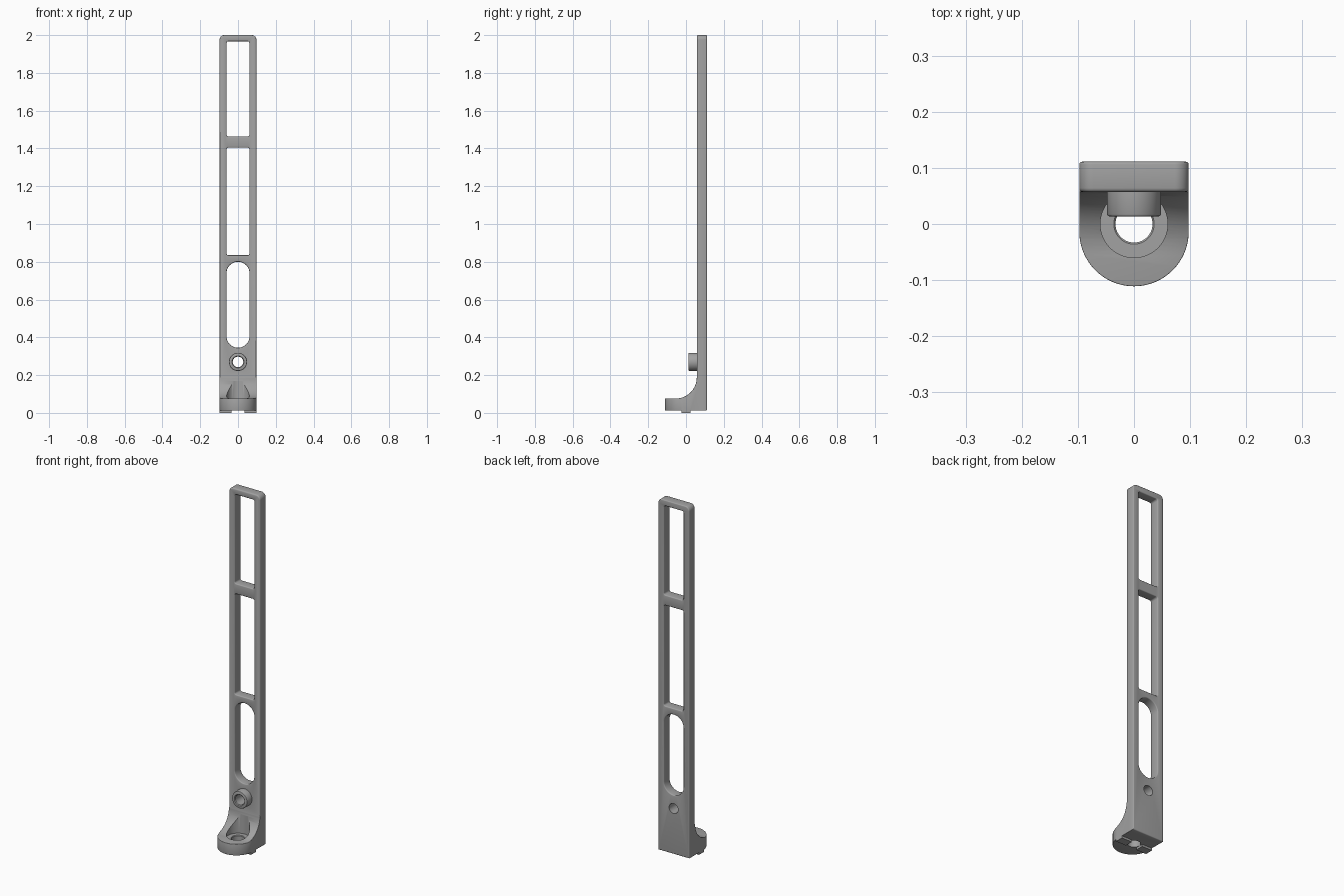
import bpy, bmesh, math

if "Cube" in bpy.data.objects:
    bpy.data.objects.remove(bpy.data.objects["Cube"])

grey = bpy.data.materials.new("plain grey")
grey.diffuse_color = (0.36, 0.36, 0.36, 1)
grey.use_nodes = True
grey.node_tree.nodes["Principled BSDF"].inputs["Base Color"].default_value = grey.diffuse_color


def rounded(hw, z0, z1, r_top, r_bot, inset=0.0, n=10):
    """Rounded rectangle outline, shrunk by inset (grown when negative)."""
    pts = []
    for sx, top, start in ((1, 1, 0), (-1, 1, 90), (-1, 0, 180), (1, 0, 270)):
        r = max((r_top if top else r_bot) - inset, 0.001)
        cx = sx * max(hw - inset - r, 0.0002)
        cz = z1 - inset - r if top else z0 + inset + r
        for i in range(n + 1):
            a = math.radians(start + 90 * i / n)
            pts.append((cx + r * math.cos(a), cz + r * math.sin(a)))
    return pts


def circle(r, ca=0.0, cb=0.0, n=64):
    return [(ca + r * math.cos(2 * math.pi * i / n), cb + r * math.sin(2 * math.pi * i / n))
            for i in range(n)]


def loft(name, axis, levels):
    """Solid through a list of (depth, outline) sections along an axis."""
    place = {"X": lambda a, b, d: (d, a, b), "Y": lambda a, b, d: (a, d, b),
             "Z": lambda a, b, d: (a, b, d)}[axis]
    bm = bmesh.new()
    rings = [[bm.verts.new(place(a, b, d)) for a, b in pts] for d, pts in levels]
    n = len(rings[0])
    for lo, hi in zip(rings, rings[1:]):
        for i in range(n):
            bm.faces.new((lo[i], lo[(i + 1) % n], hi[(i + 1) % n], hi[i]))
    bm.faces.new(rings[0])
    bm.faces.new(rings[-1])
    bmesh.ops.recalc_face_normals(bm, faces=bm.faces)
    me = bpy.data.meshes.new(name)
    bm.to_mesh(me)
    bm.free()
    me.materials.append(grey)
    ob = bpy.data.objects.new(name, me)
    bpy.context.collection.objects.link(ob)
    return ob


def apply(ob, mod):
    bpy.context.view_layer.objects.active = ob
    bpy.ops.object.modifier_apply(modifier=mod.name)


def combine(ob, other, op):
    mod = ob.modifiers.new(op, "BOOLEAN")
    mod.operation, mod.solver, mod.object = op, "EXACT", other
    apply(ob, mod)
    bpy.data.objects.remove(other)


W, YF, YB = 0.0975, 0.057, 0.111   # half width, bar front, bar back
FLOOR = 0.012                      # underside of the foot


def edge_levels(c0, c1, shape, sign=1):
    """Sections front to back with rounded edges c0 (front) and c1 (back)."""
    steps = [math.radians(a) for a in (0, 30, 60, 90)]
    out = [(YF + c0 * (1 - math.cos(a)), c0 * (1 - math.sin(a))) for a in reversed(steps)]
    out = [(YF + c0 * (1 - math.cos(a)), c0 * (1 - math.sin(a))) for a in steps]
    out += [(YB - c1 * (1 - math.cos(a)), c1 * (1 - math.sin(a))) for a in reversed(steps)]
    return [(d, shape(sign * i)) for d, i in out]


# upright bar
bracket = loft("bracket", "Y", edge_levels(
    0.007, 0.005, lambda i: rounded(W, FLOOR, 2.0, 0.025, 0.001, i)))

# foot: side profile with a large fillet, trimmed to a rounded plan
R = 0.112
profile = [(0.09, FLOOR), (-0.15, FLOOR), (-0.15, 0.076)]
profile += [(YF - R + R * math.sin(a), 0.076 + R - R * math.cos(a))
            for a in (math.radians(90 * i / 24) for i in range(25))]
profile += [(0.09, 0.076 + R)]
foot = loft("foot", "X", [(-0.15, profile), (0.15, profile)])
plan = [(W, 0.2), (-W, 0.2)] + [
    (W * math.cos(a), -0.0135 + W * math.sin(a))
    for a in (math.pi + math.pi * i / 48 for i in range(49))]
combine(foot, loft("plan", "Z", [(-0.1, plan), (0.5, plan)]), "INTERSECT")
bev = foot.modifiers.new("soft", "BEVEL")
bev.width, bev.segments, bev.limit_method, bev.angle_limit = 0.007, 3, "ANGLE", math.radians(50)
apply(foot, bev)
combine(bracket, foot, "UNION")

# boss on the front of the bar
ZB = 0.27
combine(bracket, loft("boss", "Y", [
    (0.013, circle(0.043, 0, ZB)), (0.0145, circle(0.0465, 0, ZB)),
    (0.018, circle(0.048, 0, ZB)), (0.08, circle(0.048, 0, ZB))]), "UNION")

# split rail under the foot
for s in (-1, 1):
    rail = [(s * 0.034, -0.023), (s * W, -0.023), (s * W, 0.023), (s * 0.034, 0.023)]
    combine(bracket, loft("rail", "Z", [(0, rail), (0.03, rail)]), "UNION")

# two windows and a slot, with softened rims
for z0, z1, r in ((1.463, 1.967, 0.01), (0.835, 1.405, 0.01), (0.345, 0.80, 0.0605)):
    def shape(i, z0=z0, z1=z1, r=r):
        return rounded(0.061, z0, z1, r, r, i)
    lv = edge_levels(0.005, 0.005, shape, -1)
    lv = [(YF - 0.01, lv[0][1])] + lv + [(YB + 0.01, lv[-1][1])]
    combine(bracket, loft("opening", "Y", lv), "DIFFERENCE")

# boss hole, bolt seat and bolt hole
combine(bracket, loft("boss_hole", "Y", [
    (0.0, circle(0.032, 0, ZB)), (0.013, circle(0.032, 0, ZB)), (0.017, circle(0.028, 0, ZB)),
    (0.2, circle(0.028, 0, ZB))]), "DIFFERENCE")
combine(bracket, loft("bolt_seat", "Z", [
    (0.06, circle(0.06)), (0.168, circle(0.06))]), "DIFFERENCE")
combine(bracket, loft("bolt_hole", "Z", [
    (-0.1, circle(0.033)), (0.057, circle(0.033)), (0.0601, circle(0.036)),
    (0.07, circle(0.036))]), "DIFFERENCE")

bpy.ops.object.select_all(action="DESELECT")
bracket.select_set(True)
bpy.context.view_layer.objects.active = bracket
bpy.ops.object.shade_smooth_by_angle(angle=math.radians(35))
